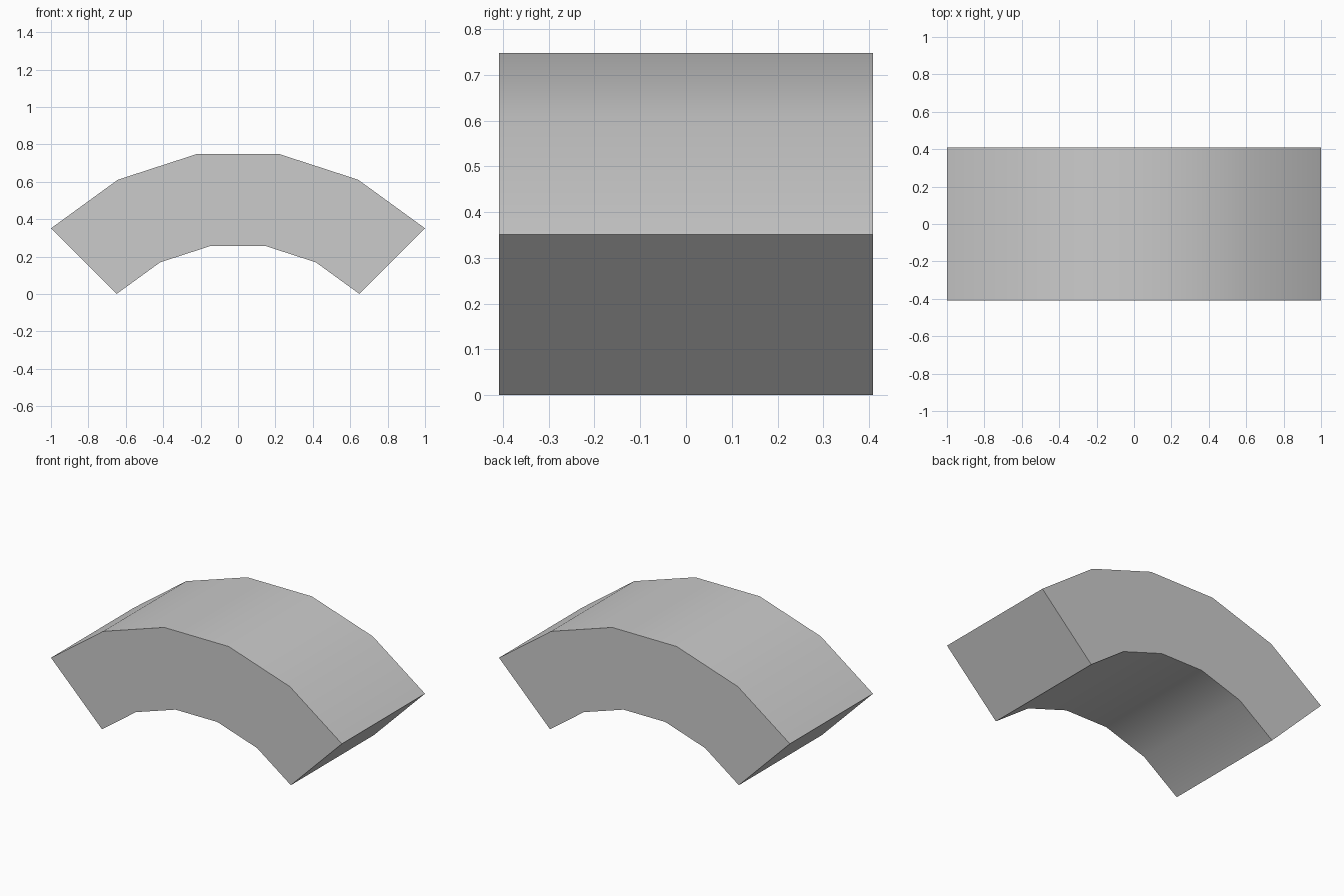
import bpy, bmesh, math

if "Cube" in bpy.data.objects:
    bpy.data.objects.remove(bpy.data.objects["Cube"])

R_OUT, R_IN = 1.4142, 0.918     # arc radii
CENTRE_Z = -0.648               # arc centre below the base
HALF_DEPTH = 0.408
SEGMENTS = 5                    # 90 degree arc in 18 degree steps


def arc(radius, y):
    angles = [math.radians(-45 + 90 * i / SEGMENTS) for i in range(SEGMENTS + 1)]
    return [(radius * math.sin(a), y, radius * math.cos(a) + CENTRE_Z) for a in angles]


# Arch profile: outer arc, then inner arc back again, pushed through the depth
bm = bmesh.new()
profile = arc(R_OUT, -HALF_DEPTH) + arc(R_IN, -HALF_DEPTH)[::-1]
face = bm.faces.new([bm.verts.new(p) for p in profile])
result = bmesh.ops.extrude_face_region(bm, geom=[face])
back = [v for v in result["geom"] if isinstance(v, bmesh.types.BMVert)]
bmesh.ops.translate(bm, verts=back, vec=(0, 2 * HALF_DEPTH, 0))
bmesh.ops.recalc_face_normals(bm, faces=bm.faces)

# Seat the inner ends exactly on the ground
low = min(v.co.z for v in bm.verts)
bmesh.ops.translate(bm, verts=bm.verts, vec=(0, 0, -low))

mesh = bpy.data.meshes.new("arch_block")
bm.to_mesh(mesh)
bm.free()
arch = bpy.data.objects.new("arch_block", mesh)
bpy.context.collection.objects.link(arch)

# Smooth curved surfaces, crisp ends and sides
bpy.context.view_layer.objects.active = arch
arch.select_set(True)
bpy.ops.object.shade_smooth_by_angle(angle=math.radians(30))
